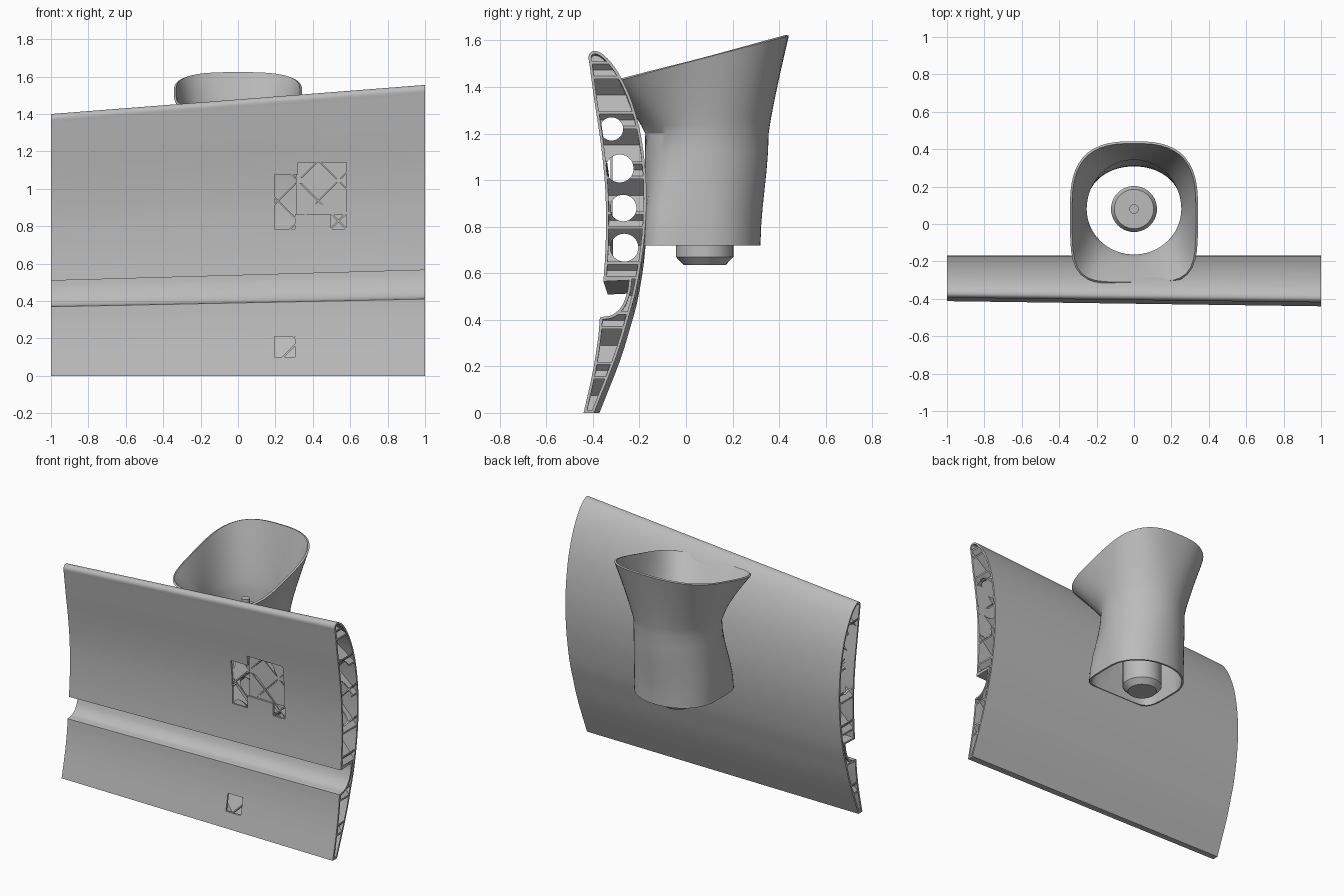
import bpy, bmesh, math
from mathutils import Vector, Matrix

cube = bpy.data.objects.get("Cube")
if cube:
    bpy.data.objects.remove(cube, do_unlink=True)

grey = bpy.data.materials.new("light_grey")
grey.use_nodes = True
COLOUR = (0.5, 0.5, 0.5, 1)
grey.diffuse_color = COLOUR
grey.node_tree.nodes["Principled BSDF"].inputs["Base Color"].default_value = COLOUR


def make(name, bm):
    bmesh.ops.recalc_face_normals(bm, faces=bm.faces)
    mesh = bpy.data.meshes.new(name)
    bm.to_mesh(mesh)
    bm.free()
    mesh.materials.append(grey)
    obj = bpy.data.objects.new(name, mesh)
    bpy.context.scene.collection.objects.link(obj)
    return obj


def loft(name, rings, caps=False):
    """Skin a list of closed rings of points."""
    bm = bmesh.new()
    loops = [[bm.verts.new(p) for p in ring] for ring in rings]
    n = len(loops[0])
    for a, b in zip(loops, loops[1:]):
        for i in range(n):
            j = (i + 1) % n
            bm.faces.new((a[i], a[j], b[j], b[i]))
    if caps:
        bm.faces.new(loops[0])
        bm.faces.new(loops[-1])
    return make(name, bm)


def solidify(obj, thickness):
    mod = obj.modifiers.new("wall", "SOLIDIFY")
    mod.thickness = thickness
    mod.offset = -1
    mod.use_even_offset = True


def boolean(obj, operation, other):
    mod = obj.modifiers.new(operation.lower(), "BOOLEAN")
    mod.operation = operation
    mod.solver = "EXACT"
    mod.object = other
    other.hide_render = True


def bake(obj):
    """Apply every modifier."""
    graph = bpy.context.evaluated_depsgraph_get()
    mesh = bpy.data.meshes.new_from_object(obj.evaluated_get(graph))
    obj.modifiers.clear()
    obj.data = mesh


def smooth(obj, degrees=30):
    bpy.ops.object.select_all(action="DESELECT")
    obj.select_set(True)
    bpy.context.view_layer.objects.active = obj
    bpy.ops.object.shade_smooth_by_angle(angle=math.radians(degrees))


def spline(points, steps=4):
    """Round a run of points with a Catmull-Rom curve."""
    p = [Vector(q) for q in points]
    p = [2 * p[0] - p[1]] + p + [2 * p[-1] - p[-2]]
    out = []
    for a, b, c, d in zip(p, p[1:], p[2:], p[3:]):
        for k in range(steps):
            t = k / steps
            out.append(0.5 * (2 * b + (c - a) * t + (2 * a - 5 * b + 4 * c - d) * t * t
                              + (3 * b - a - 3 * c + d) * t ** 3))
    return out + [p[-2]]


# Wing section as (y, z): nose and back, cove of the flap hinge, front faces
back = spline([(-.415, 1.5), (-.418, 1.535), (-.395, 1.555), (-.35, 1.535), (-.29, 1.46), (-.23, 1.33),
               (-.19, 1.17), (-.17, .97), (-.178, .76), (-.21, .55), (-.25, .4), (-.3, .24),
               (-.395, 0)])
flap_front = spline([(-.44, 0), (-.4, .18), (-.378, .32), (-.37, .41)])
cove = spline([(-.362, .412), (-.315, .422), (-.275, .46), (-.252, .52), (-.245, .57)])
main_front = spline([(-.355, .565), (-.346, .7), (-.344, .85), (-.348, .98), (-.365, 1.15), (-.395, 1.35)])
section = back + flap_front + cove + main_front


def inset(points, d):
    """Shrink a clockwise outline by distance d."""
    out = []
    for i, p in enumerate(points):
        u = (p - points[i - 1]).normalized()
        v = (points[(i + 1) % len(points)] - p).normalized()
        n = Vector((u.y, -u.x)) + Vector((v.y, -v.x))
        out.append(p + n * (2 * d / max(n.length_squared, 1)))
    return out


def span(points, half=1.0):
    rings = []
    for x in (-half, half):
        s = 0.95 + 0.05 * x
        rings.append([(x, -.165 + (p.x + .165) * s, p.y * s) for p in points])
    return rings


skin = loft("wing_skin", span(section))
solidify(skin, 0.012)
core = loft("wing_core", span(inset(section, 0.008), 0.999), caps=True)


def prism(name, outline, y0, y1):
    return loft(name, [[(x, y, z) for x, z in outline] for y in (y0, y1)], caps=True)


def rect(x0, x1, z0, z1):
    return [(x0, z0), (x1, z0), (x1, z1), (x0, z1)]


# Openings in the front skin
servo_opening = [(.195, 1.075), (.32, 1.075), (.32, 1.14), (.58, 1.14), (.58, .785),
                 (.495, .785), (.495, .865), (.305, .865), (.305, .785), (.195, .785)]
cutters = [prism("servo_cutter", servo_opening, -.5, -.29),
           prism("flap_cutter", rect(.195, .305, .1, .21), -.5, -.365)]
for cutter in cutters:
    boolean(skin, "DIFFERENCE", cutter)
bake(skin)
smooth(skin)

# Long round passages through the lattice
passages = [(-.32, 1.22, .05), (-.285, 1.05, .06), (-.27, .88, .057), (-.265, .71, .06)]
bm = bmesh.new()
for y, z, r in passages:
    place = Matrix.Translation((0, y, z)) @ Matrix.Rotation(math.pi / 2, 4, "Y")
    bmesh.ops.create_cone(bm, cap_ends=True, segments=32, radius1=r, radius2=r, depth=2.4, matrix=place)
passage_cutter = make("passage_cutter", bm)
cutters += [passage_cutter, core]

# Crossed diagonal webs inside the wing
for name, sign, offset in (("lattice_rising", 1, .72), ("lattice_falling", -1, 1.15)):
    bm = bmesh.new()
    for k in range(-12, 13):
        z = offset + .215 * k
        if -1.05 < z < 2.6:
            place = Matrix.Translation((0, -.3, z)) @ Matrix.Rotation(-sign * math.pi / 4, 4, "Y")
            bmesh.ops.create_cube(bm, size=1, matrix=place @ Matrix.Diagonal((4, .5, .008, 1)))
    web = make(name, bm)
    boolean(web, "INTERSECT", core)
    boolean(web, "DIFFERENCE", passage_cutter)
    bake(web)

# Servo tray behind the opening
prism("servo_tray", rect(.31, .59, .86, 1.15), -.325, -.315)
prism("servo_bracket", rect(.31, .59, 1.14, 1.17), -.352, -.325)

for cutter in cutters:
    bpy.data.objects.remove(cutter, do_unlink=True)


# Duct: flared inlet, round throat, squared outlet against the wing
def outline(wide, rear, front, rear_power, front_power, n=64):
    points = []
    for i in range(n):
        a = 2 * math.pi * i / n
        c, s = math.cos(a), math.sin(a)
        depth, power = (rear, rear_power) if s >= 0 else (front, front_power)
        r = (abs(c / wide) ** power + abs(s / depth) ** power) ** (-1 / power)
        points.append(Vector((r * c, .08 + r * s)))
    return points


outlet = outline(.27, .24, .265, 2.1, 6)
throat = outline(.265, .275, .255, 2, 2)
inlet = outline(.342, .362, .40, 2.8, 4.5)


def rim_height(y):
    return 1.62 - (.44 - y) * .264


rings = []
for k in range(7):
    t = k / 6
    ring = [a.lerp(b, t * t * (3 - 2 * t) if t < 1 else 1) for a, b in zip(outlet, throat)]
    rings.append([(p.x, p.y, .72 + .48 * t) for p in ring])
for k in range(1, 9):
    t = k / 8
    ring = [a.lerp(b, t ** 1.15) for a, b in zip(throat, inlet)]
    rings.append([(p.x, p.y, 1.2 + (rim_height(q.y) - 1.2) * t) for p, q in zip(ring, inlet)])
duct = loft("duct", rings)
solidify(duct, 0.012)
bake(duct)
smooth(duct)

# Motor hub with shaft
hub_profile = [(.09, .635), (.123, .67), (.123, 1.17), (.105, 1.2), (.025, 1.2), (.025, 1.27)]
hub = loft("motor_hub", [[(r * math.cos(math.tau * i / 40), .08 + r * math.sin(math.tau * i / 40), z)
                          for i in range(40)] for r, z in hub_profile], caps=True)
smooth(hub)
